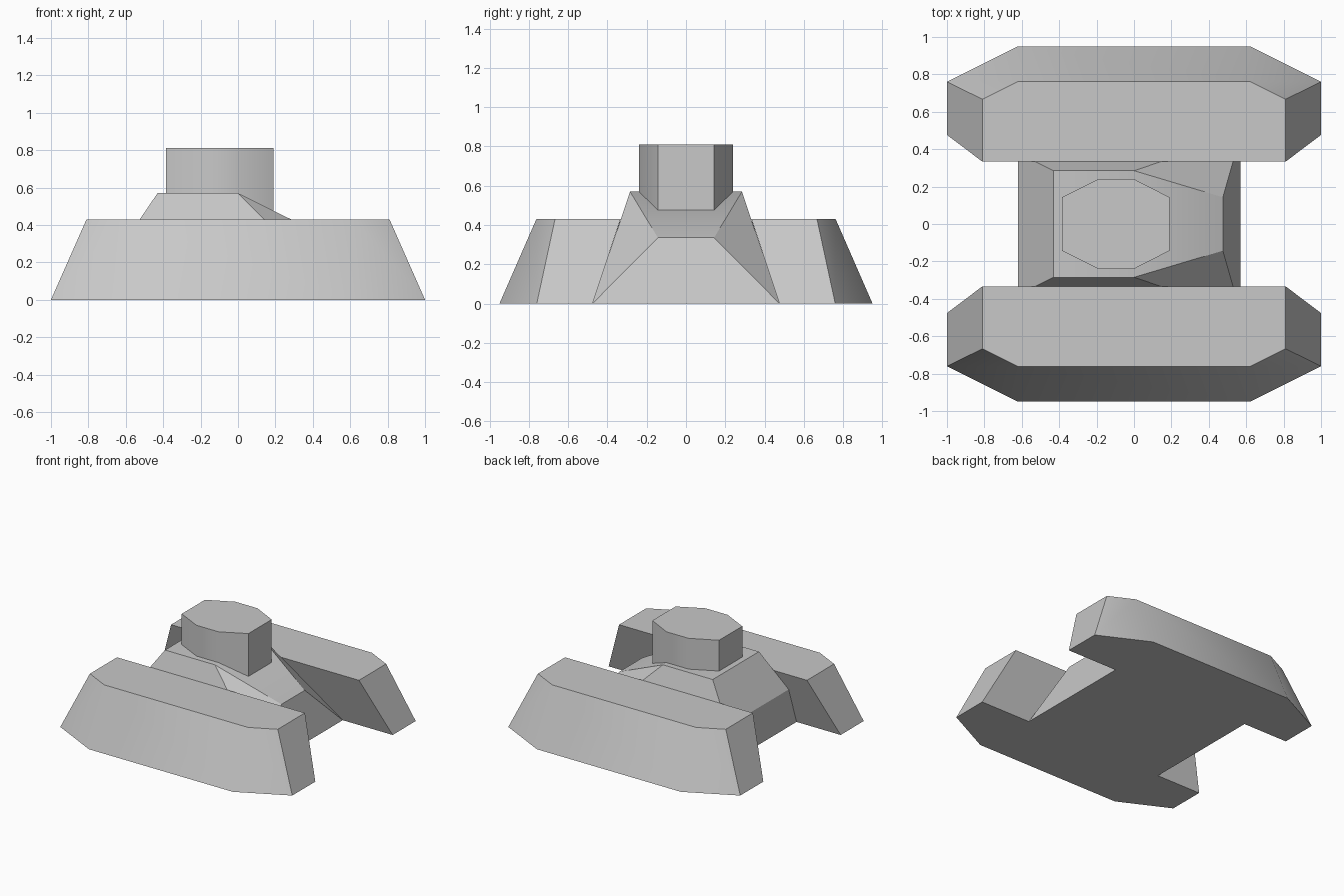
import bpy
import bmesh
import math

cube = bpy.data.objects.get("Cube")
if cube:
    bpy.data.objects.remove(cube, do_unlink=True)

# One plain grey for the whole model
grey = bpy.data.materials.new("plain grey")
grey.use_nodes = True
colour = (0.58, 0.58, 0.58, 1)
grey.diffuse_color = colour
grey.node_tree.nodes["Principled BSDF"].inputs["Base Color"].default_value = colour


def mirrored(points, axis):
    """Return the points together with their mirror images across an axis."""
    flipped = [tuple(-c if i == axis else c for i, c in enumerate(p)) for p in points]
    return list(dict.fromkeys(points + flipped))


def solid(name, points):
    """Build a faceted convex solid around its corner points."""
    bm = bmesh.new()
    for p in points:
        bm.verts.new(p)
    bmesh.ops.convex_hull(bm, input=bm.verts[:])
    bmesh.ops.dissolve_limit(bm, angle_limit=math.radians(3),
                             verts=bm.verts[:], edges=bm.edges[:])
    bmesh.ops.recalc_face_normals(bm, faces=bm.faces[:])
    mesh = bpy.data.meshes.new(name)
    bm.to_mesh(mesh)
    bm.free()
    mesh.materials.append(grey)
    obj = bpy.data.objects.new(name, mesh)
    bpy.context.collection.objects.link(obj)
    bpy.ops.object.select_all(action="DESELECT")
    obj.select_set(True)
    bpy.context.view_layer.objects.active = obj
    bpy.ops.object.shade_smooth_by_angle(angle=math.radians(30))
    return obj


# Track pods: chamfered outside, inner wall leaning over the hull
track_z = 0.43
for name, side in (("front_track", -1), ("back_track", 1)):
    base = [(1, 0.476), (1, 0.76), (0.62, 0.95)]
    top = [(0.81, 0.333), (0.81, 0.667), (0.62, 0.762)]
    corners = [(x, side * y, 0) for x, y in base]
    corners += [(x, side * y, track_z) for x, y in top]
    solid(name, mirrored(corners, 0))

# Hull: wedge nose at +x, short upright tail at -x
hull = [
    (-0.62, 0.476, 0), (0.57, 0.476, 0),
    (-0.62, 0.379, 0.29), (0.475, 0.143, 0.335),
    (-0.43, 0.285, 0.57), (0, 0.285, 0.57),
]
solid("hull", mirrored(hull, 1))

# Turret: eight-sided block sunk into the sloping deck
outline = [(-0.385, 0.143), (-0.19, 0.24), (0, 0.24), (0.19, 0.143)]
turret = [(x, y, z) for z in (0.45, 0.81) for x, y in outline]
solid("turret", mirrored(turret, 1))
